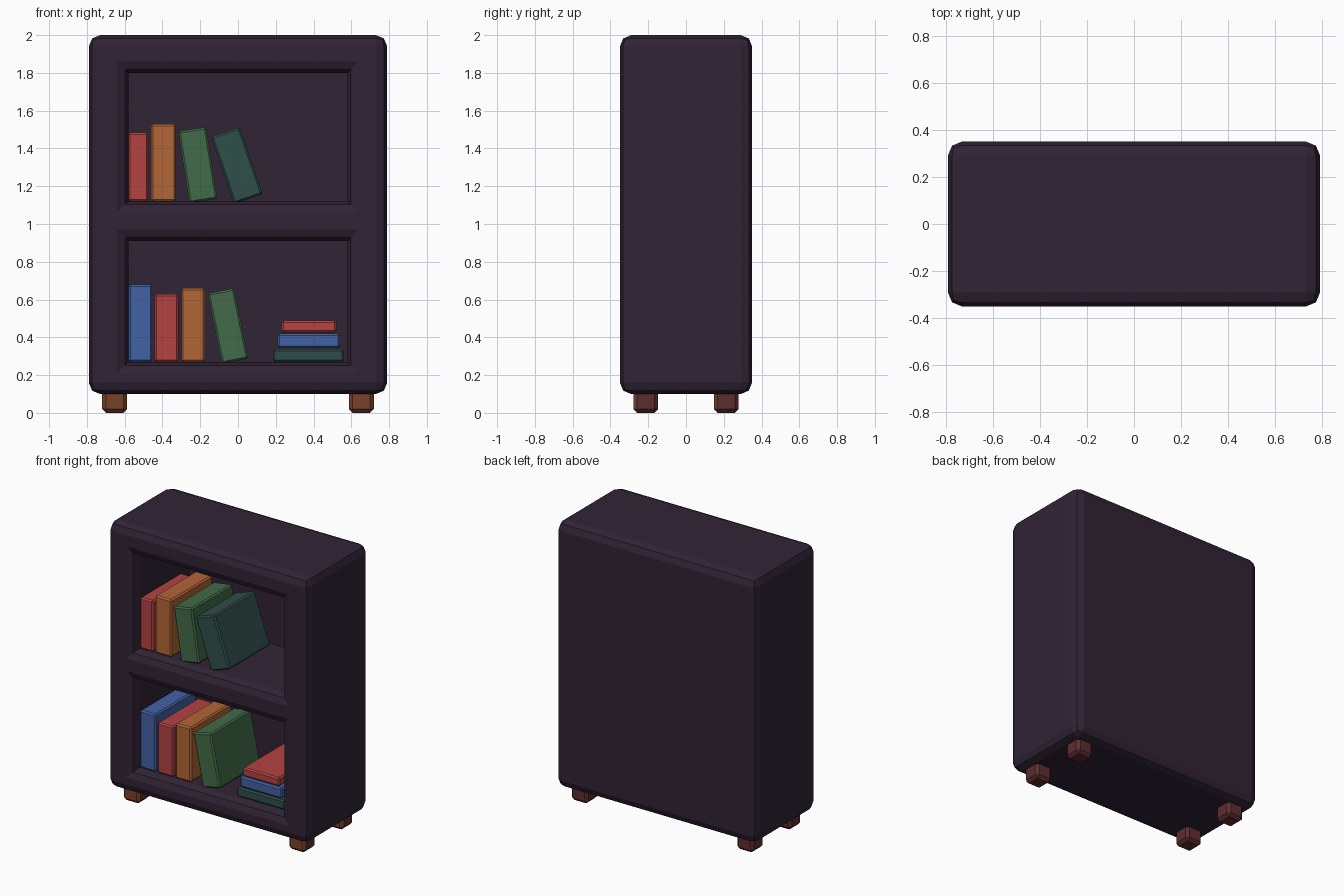
import bpy, bmesh, math
from mathutils import Matrix, Vector

if "Cube" in bpy.data.objects:
    bpy.data.objects.remove(bpy.data.objects["Cube"])


def material(name, rgb):
    m = bpy.data.materials.new(name)
    lin = [((c / 255 + 0.055) / 1.055) ** 2.4 if c > 10 else c / 3294 for c in rgb]
    m.diffuse_color = (*lin, 1)
    m.use_nodes = True
    m.node_tree.nodes["Principled BSDF"].inputs["Base Color"].default_value = m.diffuse_color
    return m


DARK = material("dark plum wood", (48, 35, 53))
FOOT = material("dark red wood", (93, 45, 46))
COPPER = material("copper brown", (122, 65, 43))
RED = material("book red", (180, 66, 66))
ORANGE = material("book orange", (178, 102, 54))
GREEN = material("book green", (66, 107, 72))
TEAL = material("book teal", (47, 78, 74))
BLUE = material("book blue", (66, 98, 164))


def finish(name, bm, *mats):
    me = bpy.data.meshes.new(name)
    bm.to_mesh(me)
    bm.free()
    for m in mats:
        me.materials.append(m)
    ob = bpy.data.objects.new(name, me)
    bpy.context.collection.objects.link(ob)
    return ob


def bevelled_box(size, width, segments):
    bm = bmesh.new()
    bmesh.ops.create_cube(bm, size=1)
    bmesh.ops.scale(bm, vec=size, verts=bm.verts)
    bmesh.ops.bevel(bm, geom=bm.edges[:], offset=width, segments=segments,
                    profile=0.5, affect='EDGES', clamp_overlap=True)
    return bm


# cabinet: front grid extruded to the back, outer edges rounded
bm = bmesh.new()
xs = [-0.79, -0.64, 0.64, 0.79]
zs = [0.10, 0.21, 0.97, 1.06, 1.86, 2.0]
grid = [[bm.verts.new((x, -0.35, z)) for x in xs] for z in zs]
for j in range(len(zs) - 1):
    for i in range(len(xs) - 1):
        bm.faces.new((grid[j][i], grid[j][i + 1], grid[j + 1][i + 1], grid[j + 1][i]))
ext = bmesh.ops.extrude_face_region(bm, geom=bm.faces[:], use_keep_orig=True)
bmesh.ops.translate(bm, vec=(0, 0.70, 0),
                    verts=[g for g in ext["geom"] if isinstance(g, bmesh.types.BMVert)])
bmesh.ops.recalc_face_normals(bm, faces=bm.faces[:])
corners = [e for e in bm.edges if e.calc_face_angle(0) > 1]
bmesh.ops.bevel(bm, geom=corners, offset=0.06, segments=2, profile=0.5, affect='EDGES')
bm.normal_update()

# two shelf openings: rounded rim, then a deep recess
for zc in (0.59, 1.46):
    face = min((f for f in bm.faces if f.normal.y < -0.9),
               key=lambda f: (f.calc_center_median() - Vector((0, -0.35, zc))).length)
    for inset, depth in ((0.042, 0.018), (0.018, 0.042)):
        bmesh.ops.inset_region(bm, faces=[face], thickness=inset, depth=0, use_even_offset=True)
        bmesh.ops.translate(bm, vec=(0, depth, 0), verts=face.verts[:])
    new = bmesh.ops.extrude_discrete_faces(bm, faces=[face])["faces"][0]
    bmesh.ops.translate(bm, vec=(0, 0.56, 0), verts=new.verts[:])
bm.normal_update()
finish("cabinet", bm, DARK)

# feet: copper coloured on the front side only
for sx, side in ((-1, "left"), (1, "right")):
    for sy, end in ((-1, "front"), (1, "back")):
        bm = bevelled_box((0.132, 0.132, 0.14), 0.02, 1)
        bmesh.ops.translate(bm, vec=(sx * 0.653, sy * 0.213, 0.07), verts=bm.verts)
        bm.normal_update()
        for f in bm.faces:
            f.material_index = 1 if f.normal.y < -0.5 else 0
        finish(f"{end}_{side}_foot", bm, FOOT, COPPER)

# books: name, colour, centre x, centre z, width, height, lean in degrees
BOOKS = [
    ("upper_red_book", RED, -0.528, 1.302, 0.105, 0.365, 0),
    ("upper_orange_book", ORANGE, -0.395, 1.325, 0.13, 0.41, 0),
    ("upper_green_book", GREEN, -0.213, 1.312, 0.15, 0.385, 9),
    ("upper_teal_book", TEAL, -0.006, 1.31, 0.16, 0.375, 19),
    ("lower_blue_book", BLUE, -0.517, 0.475, 0.126, 0.41, 0),
    ("lower_red_book", RED, -0.378, 0.45, 0.126, 0.36, 0),
    ("lower_orange_book", ORANGE, -0.238, 0.465, 0.124, 0.39, 0),
    ("lower_green_book", GREEN, -0.053, 0.46, 0.143, 0.38, 11.5),
    ("stacked_teal_book", TEAL, 0.372, 0.304, 0.375, 0.068, 0),
    ("stacked_blue_book", BLUE, 0.375, 0.382, 0.33, 0.076, 0),
    ("stacked_red_book", RED, 0.376, 0.457, 0.29, 0.062, 0),
]
for name, mat, x, z, w, h, lean in BOOKS:
    bm = bevelled_box((w, 0.46, h), 0.01, 1)
    bm.transform(Matrix.Translation((x, -0.05, z))
                 @ Matrix.Rotation(-math.radians(lean), 4, 'Y'))
    finish(name, bm, mat)
